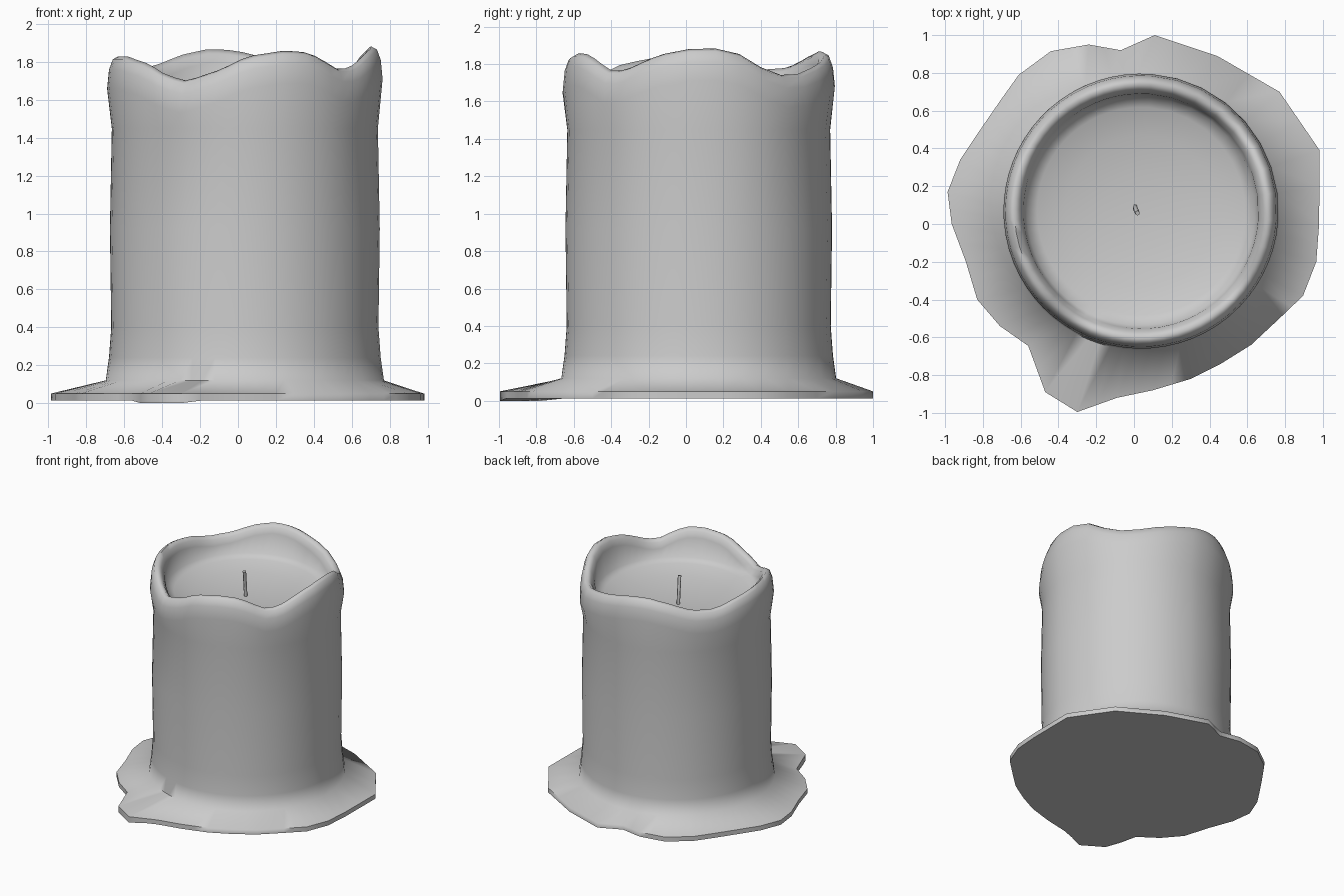
import bpy, bmesh, math
from mathutils import Vector

if "Cube" in bpy.data.objects:
    bpy.data.objects.remove(bpy.data.objects["Cube"])

CX, CY = 0.037, 0.068   # axis of the candle body

# outline of the melted wax puddle, counter-clockwise from the right
puddle = [(.98, 0), (.983, .39), (.77, .70), (.44, .89), (.11, 1.0), (-.07, .92), (-.24, .95),
          (-.44, .915), (-.61, .79), (-.71, .65), (-.82, .49), (-.92, .34), (-.987, .17),
          (-.965, 0), (-.89, -.2), (-.83, -.4), (-.71, -.54), (-.56, -.645), (-.47, -.89),
          (-.30, -.995), (-.09, -.92), (.10, -.88), (.30, -.82), (.46, -.74), (.62, -.64),
          (.77, -.50), (.895, -.38), (.965, -.2)]

# height of the wavy rim by angle in degrees
rim = [(0, 1.89), (11, 1.88), (20, 1.85), (33, 1.76), (46, 1.73), (64, 1.78), (80, 1.82),
       (94, 1.86), (106, 1.87), (119, 1.84), (135, 1.78), (150, 1.77), (165, 1.81), (180, 1.83),
       (203, 1.83), (221, 1.79), (232, 1.73), (243, 1.70), (259, 1.76), (271, 1.83),
       (288, 1.86), (300, 1.85), (317, 1.76), (325, 1.77), (342, 1.85), (360, 1.89)]


def rim_z(deg):
    for (a, za), (b, zb) in zip(rim, rim[1:]):
        if a <= deg <= b:
            return za + (zb - za) * (deg - a) / (b - a)


def outline_points():
    """Puddle outline with a midpoint added on every side."""
    pts = []
    for p, q in zip(puddle, puddle[1:] + puddle[:1]):
        pts += [Vector(p), (Vector(p) + Vector(q)) / 2]
    return pts


# profile going up the outside, over the rim and into the bowl:
# (radius, height, True when height is measured from the rim)
profile = [(.735, .12, False), (.718, .24, False), (.706, .40, False), (.713, .92, False),
           (.703, 1.45, False), (.728, -.17, True), (.718, -.07, True), (.698, -.015, True),
           (.67, 0, True), (.642, -.025, True), (.622, -.07, True), (.605, 1.63, False),
           (.55, 1.605, False), (.40, 1.57, False), (.20, 1.545, False)]

# candle wax: puddle skirt, body, rim and bowl as one skin
bm = bmesh.new()
outline = outline_points()
angles = [math.atan2(p.y - CY, p.x - CX) for p in outline]
rings = [
    [bm.verts.new((p.x, p.y, .0 if p.y < -.75 and p.x < -.2 else .013)) for p in outline],
    [bm.verts.new((p.x, p.y, .05)) for p in outline],
]
for r, z, from_rim in profile:
    ring = []
    for a in angles:
        h = rim_z(math.degrees(a) % 360) + z if from_rim else z
        ring.append(bm.verts.new((CX + r * math.cos(a), CY + r * math.sin(a), h)))
    rings.append(ring)
n = len(outline)
for lo, hi in zip(rings, rings[1:]):
    for i in range(n):
        j = (i + 1) % n
        bm.faces.new((lo[i], lo[j], hi[j], hi[i]))
bm.faces.new(rings[0][::-1])
centre = bm.verts.new((CX, CY, 1.54))
for i in range(n):
    bm.faces.new((rings[-1][i], rings[-1][(i + 1) % n], centre))
mesh = bpy.data.meshes.new("candle_wax")
bm.to_mesh(mesh)
bm.free()
wax = bpy.data.objects.new("candle_wax", mesh)
bpy.context.collection.objects.link(wax)
bpy.context.view_layer.objects.active = wax
wax.select_set(True)
bpy.ops.object.shade_smooth_by_angle(angle=math.radians(70))

# wick: thin, slightly bent tube
curve = bpy.data.curves.new("wick", 'CURVE')
curve.dimensions = '3D'
curve.bevel_depth = .013
curve.bevel_resolution = 1
curve.use_fill_caps = True
path = [(.006, .092, 1.52), (.005, .09, 1.60), (.01, .075, 1.69), (.018, .058, 1.76)]
spline = curve.splines.new('POLY')
spline.points.add(len(path) - 1)
for point, co in zip(spline.points, path):
    point.co = (*co, 1)
wick = bpy.data.objects.new("wick", curve)
bpy.context.collection.objects.link(wick)
